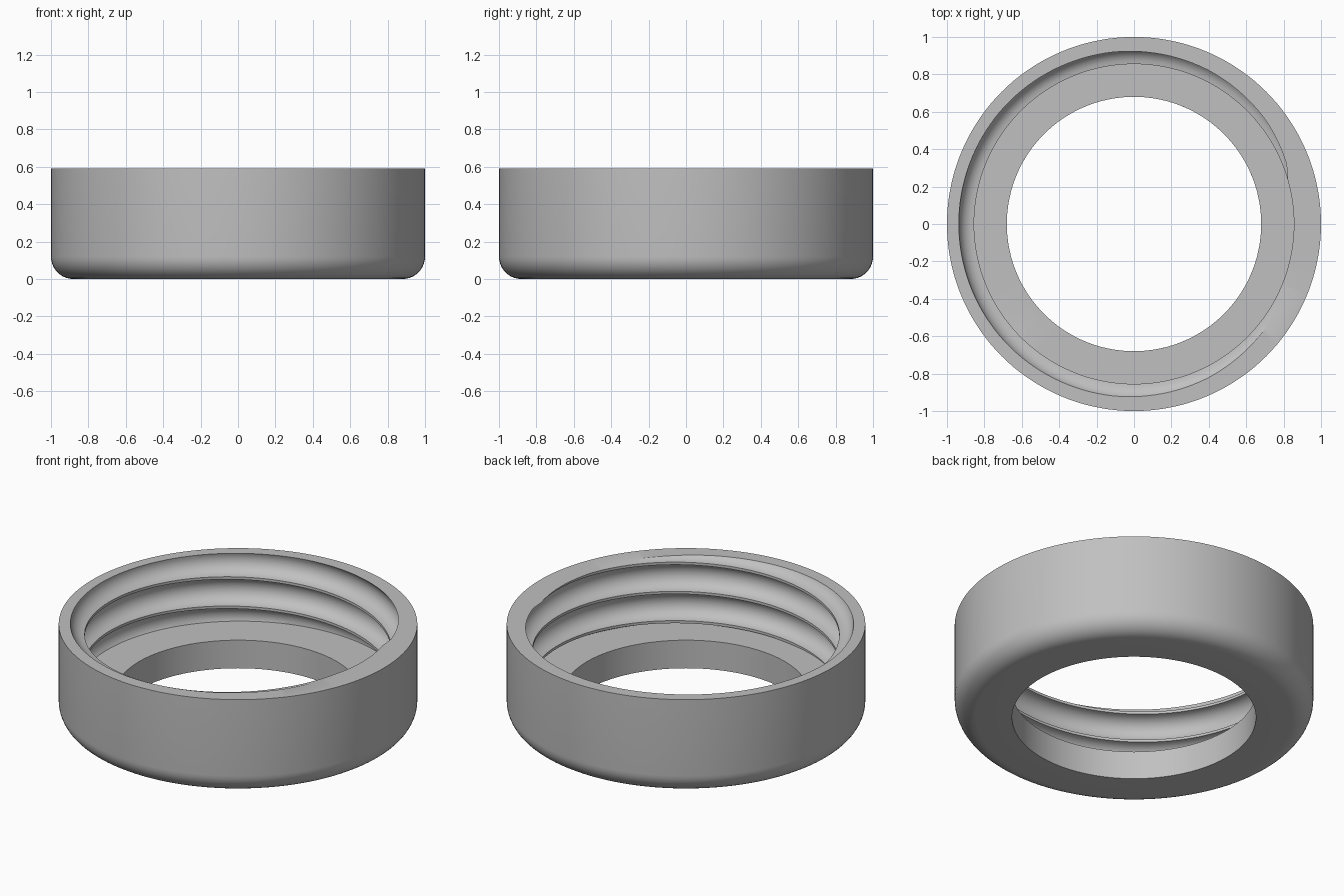
import bpy
import bmesh
from math import cos, sin, pi, radians

if "Cube" in bpy.data.objects:
    bpy.data.objects.remove(bpy.data.objects["Cube"])

SEGMENTS = 144
HEIGHT, FLOOR = 0.59, 0.173
OUTER_R, HOLE_R, CREST_R = 1.0, 0.68, 0.855
FILLET = 0.12
PITCH, GROOVE_R = 0.18, 0.082

grey = bpy.data.materials.new("plain grey")
grey.use_nodes = True
colour = (0.53, 0.53, 0.53, 1)
grey.diffuse_color = colour
grey.node_tree.nodes["Principled BSDF"].inputs["Base Color"].default_value = colour


def sweep(bm, profile, rise=0.0):
    """Turn a (radius, z) profile once round the axis, climbing by rise."""
    columns = []
    for i in range(SEGMENTS + 1):
        t = i / SEGMENTS
        a = 2 * pi * t
        columns.append([bm.verts.new((r * cos(a), r * sin(a), z + rise * t))
                        for r, z in profile])
    for c, d in zip(columns, columns[1:]):
        for k in range(len(profile) - 1):
            bm.faces.new((c[k], c[k + 1], d[k + 1], d[k]))
    bmesh.ops.remove_doubles(bm, verts=bm.verts, dist=1e-5)


def trim(bm, z, keep_below):
    """Cut the surface flat at height z."""
    bmesh.ops.bisect_plane(bm, geom=bm.verts[:] + bm.edges[:] + bm.faces[:],
                           dist=1e-6, plane_co=(0, 0, z), plane_no=(0, 0, 1),
                           clear_outer=keep_below, clear_inner=not keep_below)


def flat_ring(bm, z, radius):
    """Extend the cut edge at height z to a circle, as an upward flat face."""
    rim = [e for e in bm.edges if e.is_boundary
           and all(abs(v.co.z - z) < 1e-4 for v in e.verts)]
    new = bmesh.ops.extrude_edge_only(bm, edges=rim)["geom"]
    for v in new:
        if isinstance(v, bmesh.types.BMVert):
            scale = radius / v.co.xy.length
            v.co = (v.co.x * scale, v.co.y * scale, z)
    for f in new:
        if isinstance(f, bmesh.types.BMFace):
            f.normal_update()
            if f.normal.z < 0:
                f.normal_flip()


def finish(bm, name):
    mesh = bpy.data.meshes.new(name)
    bm.to_mesh(mesh)
    bm.free()
    mesh.materials.append(grey)
    obj = bpy.data.objects.new(name, mesh)
    bpy.context.collection.objects.link(obj)
    bpy.ops.object.select_all(action="DESELECT")
    obj.select_set(True)
    bpy.context.view_layer.objects.active = obj
    bpy.ops.object.shade_smooth_by_angle(angle=radians(35))


# Outer wall, rounded lower edge, underside and hole
profile = [(OUTER_R, HEIGHT)]
for i in range(11):
    a = pi / 2 * i / 10
    profile.append((OUTER_R - FILLET + FILLET * cos(a), FILLET - FILLET * sin(a)))
profile += [(HOLE_R, 0), (HOLE_R, FLOOR)]
bm = bmesh.new()
sweep(bm, profile)
finish(bm, "outer_shell")

# Right-handed round-groove thread, with the top rim and inner ledge
profile = []
for turn in range(-4, 1):
    centre = HEIGHT + PITCH * (turn + 0.5)
    for i in range(13):
        a = pi * i / 12
        profile.append((CREST_R + GROOVE_R * sin(a), centre - GROOVE_R * cos(a)))
bm = bmesh.new()
sweep(bm, profile, rise=PITCH)
trim(bm, HEIGHT, True)
trim(bm, FLOOR, False)
flat_ring(bm, HEIGHT, OUTER_R)
flat_ring(bm, FLOOR, HOLE_R)
finish(bm, "threaded_bore")
